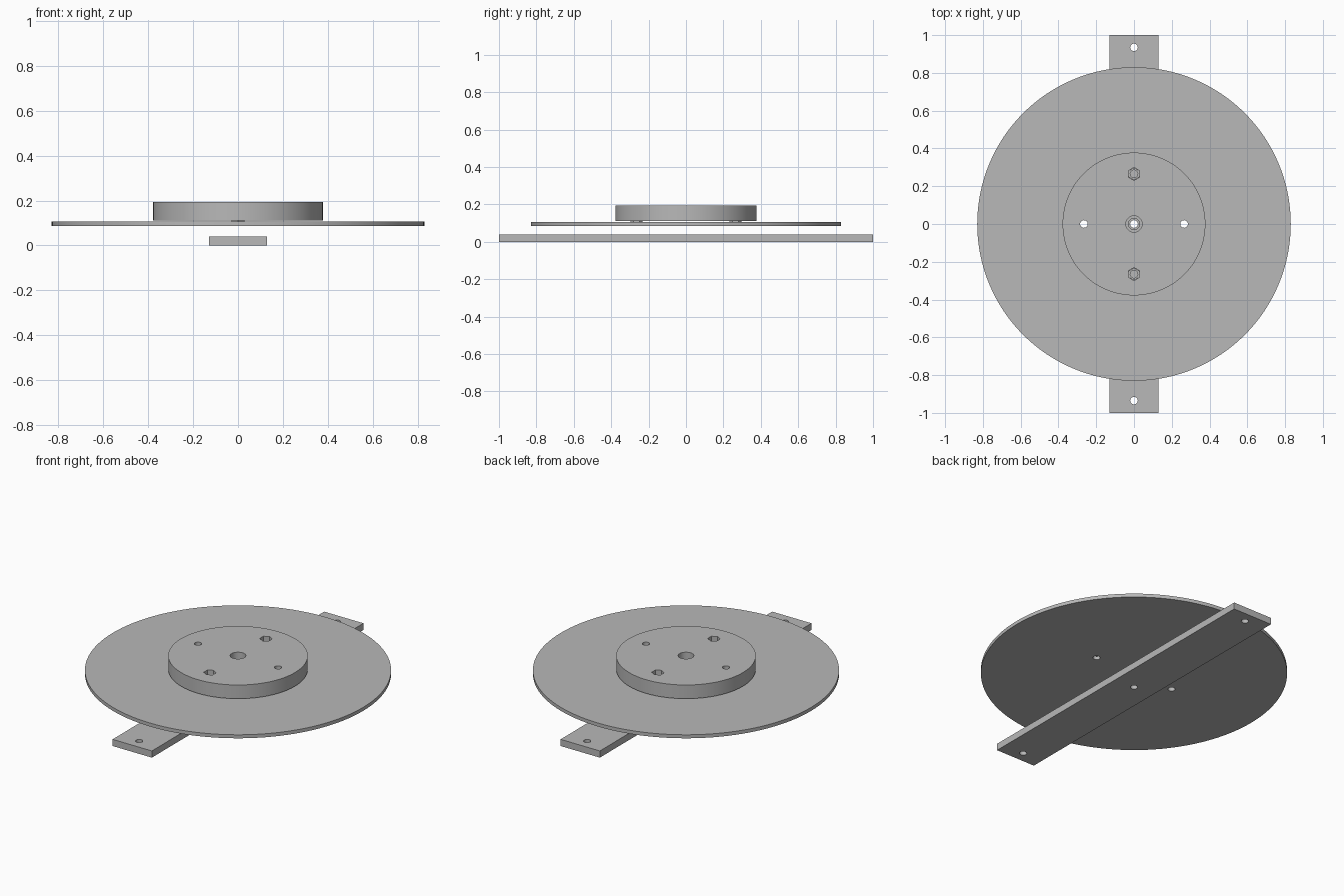
import bpy, math

cube = bpy.data.objects.get("Cube")
if cube:
    bpy.data.objects.remove(cube, do_unlink=True)

GREY = (0.48, 0.48, 0.48, 1)
metal = bpy.data.materials.new("plain_grey")
metal.use_nodes = True
metal.diffuse_color = GREY
metal.node_tree.nodes["Principled BSDF"].inputs["Base Color"].default_value = GREY

BOLT = 0.265   # bolt circle radius
HOLE = 0.02    # bolt hole radius


def cylinder(name, radius, bottom, top, x=0, y=0, sides=128):
    bpy.ops.mesh.primitive_cylinder_add(
        vertices=sides, radius=radius, depth=top - bottom,
        location=(x, y, (bottom + top) / 2))
    obj = bpy.context.object
    obj.name = name
    obj.data.materials.append(metal)
    return obj


def drill(obj, holes):
    """Cut a vertical hole through obj for each (x, y, radius, sides)."""
    for x, y, radius, sides in holes:
        cutter = cylinder("hole_cutter", radius, -1, 1, x, y, sides)
        mod = obj.modifiers.new("hole", "BOOLEAN")
        mod.operation = "DIFFERENCE"
        mod.solver = "EXACT"
        mod.object = cutter
        bpy.context.view_layer.objects.active = obj
        bpy.ops.object.modifier_apply(modifier=mod.name)
        bpy.data.objects.remove(cutter, do_unlink=True)


def smooth(obj):
    bpy.ops.object.select_all(action="DESELECT")
    obj.select_set(True)
    bpy.context.view_layer.objects.active = obj
    bpy.ops.object.shade_smooth_by_angle(angle=math.radians(30))


side_holes = [(s * BOLT, 0, HOLE, 32) for s in (-1, 1)]

# Flat mounting bar with a hole at each end and one in the middle
bpy.ops.mesh.primitive_cube_add(size=1, location=(0, 0, 0.02))
bar = bpy.context.object
bar.name = "mounting_bar"
bar.scale = (0.26, 2, 0.04)
bpy.ops.object.transform_apply(location=False, rotation=False, scale=True)
bar.data.materials.append(metal)
drill(bar, [(0, y, HOLE, 32) for y in (-0.935, 0, 0.935)])
smooth(bar)

# Large thin disc
disc = cylinder("thin_disc", 0.83, 0.086, 0.107)
drill(disc, side_holes + [(0, 0, 0.03, 32)]
      + [(0, s * BOLT, HOLE, 32) for s in (-1, 1)])
smooth(disc)

# Thick hub with round side holes, hexagonal pockets and a centre bore
hub = cylinder("hub", 0.378, 0.112, 0.194)
drill(hub, side_holes + [(0, 0, 0.043, 48)]
      + [(0, s * BOLT, 0.034, 6) for s in (-1, 1)])
smooth(hub)

# Hexagonal nuts holding the hub just above the disc
for name, s in (("front_nut", -1), ("back_nut", 1)):
    nut = cylinder(name, 0.033, 0.107, 0.15, 0, s * BOLT, 6)
    drill(nut, [(0, s * BOLT, HOLE, 32)])
    smooth(nut)
